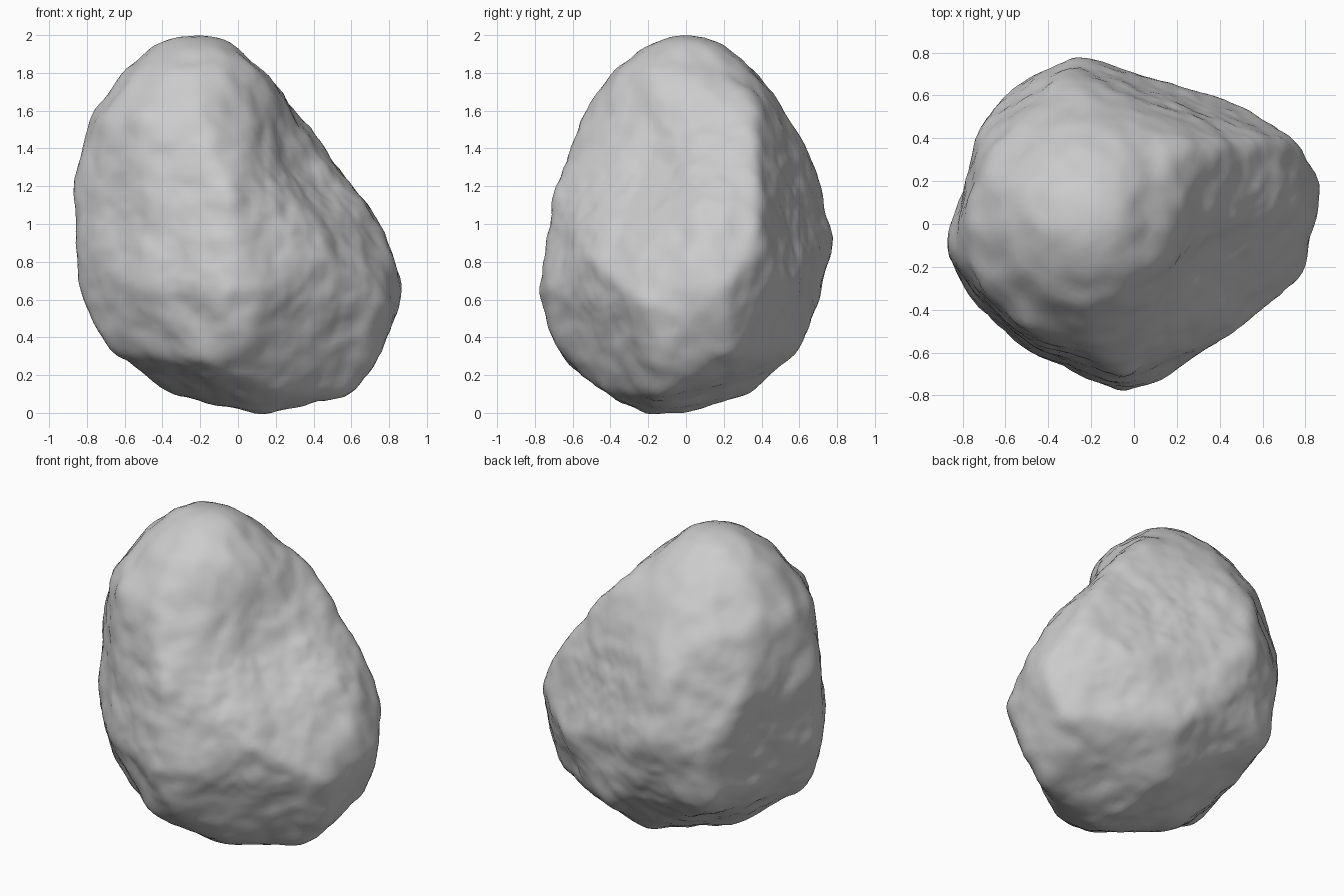
import bpy
import bmesh
from math import cos, sin, tau
from mathutils import Vector, noise
from mathutils.bvhtree import BVHTree

if "Cube" in bpy.data.objects:
    bpy.data.objects.remove(bpy.data.objects["Cube"], do_unlink=True)

# Rounded crown: height and radius of each ring
CROWN = [(1.99, .08), (1.95, .2), (1.81, .37), (1.57, .55)]
CROWN_X = -.23
RING_STEPS = 12
# The shoulder side of the crown is sheared off beyond this limit
SHEAR = .5

# Corners of the broad facets below the crown
CORNERS = [
    (.3, .38, 1.59), (-.72, -.28, 1.45), (-.06, -.69, 1.2), (-.87, -.1, 1.2),
    (-.72, .43, 1.2), (-.3, .71, 1.25), (.6, .38, 1.2), (-.5, -.53, 1.2),
    (.8, .1, .92), (.76, .38, .9), (-.25, .78, .9), (-.58, .63, .85), (-.76, -.35, .8),
    (.5, -.48, .8), (-.49, -.58, .65), (.87, .18, .63), (.79, -.23, .6), (.1, -.74, .65),
    (-.06, -.78, .65), (-.84, -.17, .62), (-.15, .7, .57), (.5, .54, .7), (-.57, .56, .5),
    (-.69, -.25, .34), (.74, .25, .31), (.75, -.15, .31), (.04, -.68, .36), (-.17, -.63, .27),
    (.15, .6, .34), (-.36, -.05, .1), (.05, -.25, .01), (.17, -.18, 0), (.1, 0, .01),
    (.59, -.15, .08), (.05, .34, .11), (.15, -.46, .12),
]
CENTRE = Vector((0, 0, .9))
DENT = Vector((.38, -.2, 1.36))


def crown_points():
    """Points around each crown ring, leaving out the sheared side."""
    for height, radius in CROWN:
        for step in range(RING_STEPS):
            angle = tau * step / RING_STEPS
            x = CROWN_X + radius * cos(angle)
            y = radius * sin(angle)
            if x - y < SHEAR:
                yield x, y, height


def facet_tree():
    """Solid hull around the crown and facet corners, ready for ray casting."""
    hull = bmesh.new()
    for corner in [*crown_points(), *CORNERS]:
        hull.verts.new(corner)
    bmesh.ops.convex_hull(hull, input=hull.verts[:])
    tree = BVHTree.FromBMesh(hull)
    hull.free()
    return tree


def roughness(p):
    """Lumps, chips and fine grain, a little proud of the worn facets."""
    return (.008 + .014 * noise.noise(p * 3.5) + .012 * noise.noise(p * 8)
            + .005 * noise.noise(p * 18))


# Wrap an even sphere onto the facets and wear the edges
bm = bmesh.new()
bmesh.ops.create_icosphere(bm, subdivisions=6, radius=1)
tree = facet_tree()
for v in bm.verts:
    direction = v.co.normalized()
    hit = tree.ray_cast(CENTRE, direction)[0]
    v.co = hit if hit else CENTRE + direction * .8
for _ in range(4):
    bmesh.ops.smooth_vert(bm, verts=bm.verts[:], factor=.5,
                          use_axis_x=True, use_axis_y=True, use_axis_z=True)

# Hollow the shoulder, then roughen the surface
bm.normal_update()
for v, normal in [(v, v.normal.copy()) for v in bm.verts]:
    near = max(0, 1 - (v.co - DENT).length / .5)
    v.co += normal * (roughness(v.co) - .09 * near * near * (3 - 2 * near))

mesh = bpy.data.meshes.new("boulder")
bm.to_mesh(mesh)
bm.free()
mesh.shade_smooth()
boulder = bpy.data.objects.new("boulder", mesh)
bpy.context.collection.objects.link(boulder)

# Plain stone colour
stone = bpy.data.materials.new("stone_grey")
stone.use_nodes = True
colour = (.6, .6, .6, 1)
stone.diffuse_color = colour
stone.node_tree.nodes["Principled BSDF"].inputs["Base Color"].default_value = colour
mesh.materials.append(stone)
